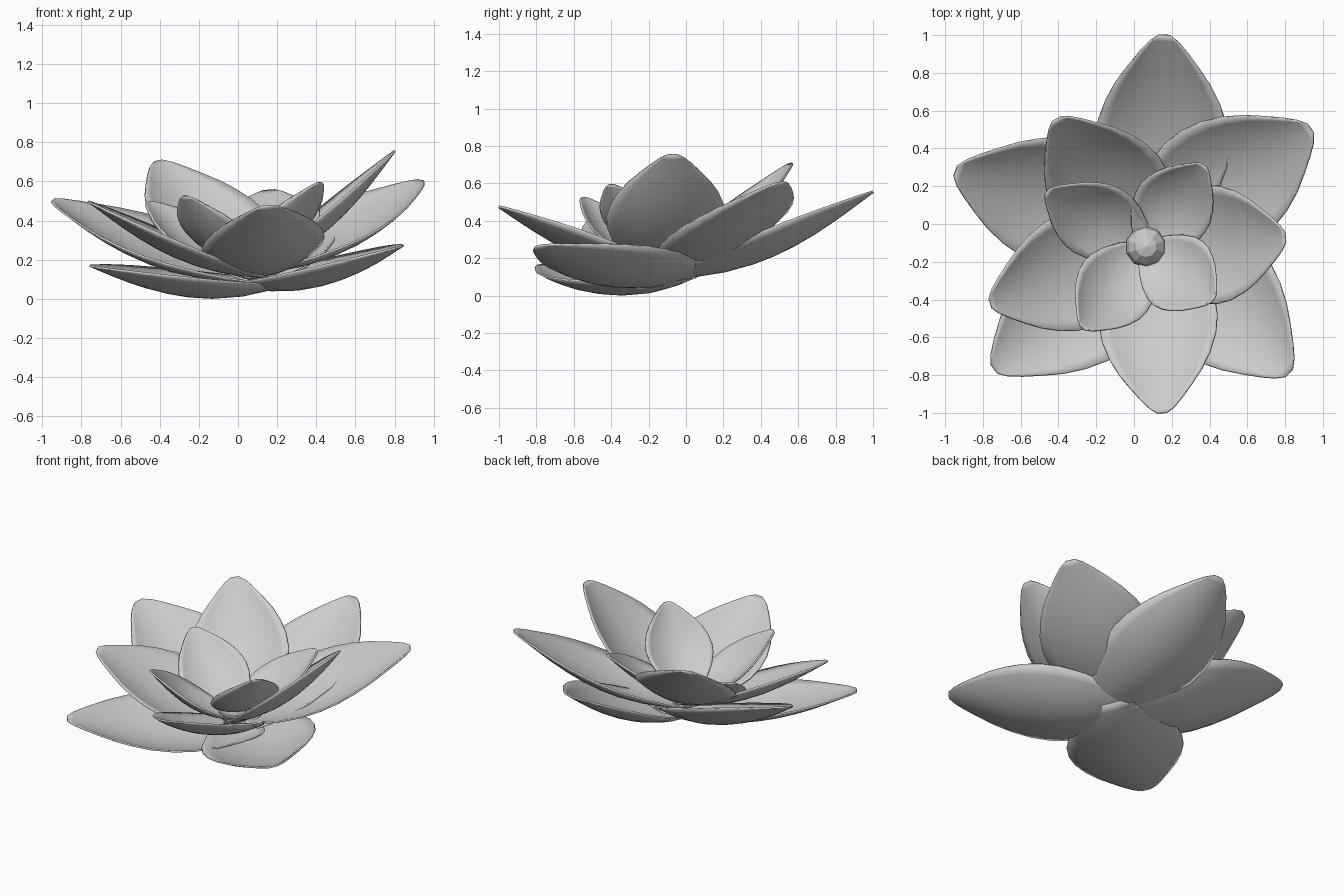
import bpy, math
from mathutils import Vector

if "Cube" in bpy.data.objects:
    bpy.data.objects.remove(bpy.data.objects["Cube"])

# half-width profile along a petal: (position, fraction of the widest)
PROFILE = [(0, .25), (.05, .42), (.12, .6), (.25, .83), (.38, .97), (.48, 1), (.58, .96),
           (.68, .85), (.77, .7), (.85, .52), (.92, .35), (.97, .21), (1, .08)]
ACROSS = 12
LEAN = Vector((-.08, -.2, 1)).normalized()   # the flower leans forward
FLAT = Vector((0, 0, 1))
HALF = Vector((-.04, -.1, 1)).normalized()
parts = []


def petal(name, base, tip, up, half_width, depth, back):
    """Cupped petal from base to tip, dished away from the flower axis."""
    base, tip = Vector(base), Vector(tip)
    flat = Vector((tip.x - base.x, tip.y - base.y, 0)).normalized()
    base = base - flat * back
    axis = (tip - base).normalized()
    normal = (up - axis * up.dot(axis)).normalized()
    side = axis.cross(normal)
    verts, faces = [], []
    for s, w in PROFILE:
        for j in range(ACROSS + 1):
            t = 2 * j / ACROSS - 1
            dish = depth * math.sin(math.pi * s ** .87) * (1 - t * t)
            verts.append(base.lerp(tip, s) + side * (w * half_width * t) - normal * dish)
    row = ACROSS + 1
    for i in range(len(PROFILE) - 1):
        for j in range(ACROSS):
            a = i * row + j
            faces.append((a, a + 1, a + row + 1, a + row))
    mesh = bpy.data.meshes.new(name)
    mesh.from_pydata(verts, [], faces)
    mesh.update()
    obj = bpy.data.objects.new(name, mesh)
    bpy.context.collection.objects.link(obj)
    mesh.shade_smooth()
    thick = obj.modifiers.new("thickness", "SOLIDIFY")
    thick.thickness = 0.01
    thick.offset = 0
    parts.append(obj)


# Three rings: centre, widest half-width, dish depth, base overshoot,
# then per petal: tip, base shift, up direction
rings = {
    "outer_petal": ((.08, -.02, .115), .355, .112, .085, [
        ((.16, 1.0, .57), (.06, 0, 0), LEAN), ((.935, .505, .62), (0, -.01, .035), LEAN),
        ((.82, -.79, .28), (0, 0, 0), LEAN), ((-.74, -.77, .18), (.06, -.05, -.012), LEAN),
        ((-.945, .28, .52), (0, 0, 0), LEAN)]),
    "middle_petal": ((.09, -.1, .135), .315, .09, .05, [
        ((.15, -1.0, .49), (.02, 0, 0), LEAN), ((-.76, -.42, .51), (0, 0, 0), LEAN),
        ((-.41, .555, .72), (0, 0, 0), LEAN), ((.80, -.07, .77), (0, -.04, .01), FLAT)]),
    "inner_petal": ((.06, -.13, .17), .212, .07, .0, [
        ((.37, .31, .53), (-.01, 0, .04), FLAT), ((-.46, .17, .51), (0, 0, .01), LEAN),
        ((-.27, -.55, .54), (0, 0, 0), HALF), ((.42, -.40, .61), (0, 0, .04), FLAT)]),
}
for name, (centre, width, depth, back, petals) in rings.items():
    for k, (tip, shift, up) in enumerate(petals):
        petal(f"{name}_{k + 1}", Vector(centre) + Vector(shift), tip, up, width, depth, back)

# Faceted flower centre
bpy.ops.mesh.primitive_uv_sphere_add(segments=10, ring_count=6, radius=.11,
                                     location=(.065, -.12, .22))
bpy.context.object.name = "flower_centre"
parts.append(bpy.context.object)

# Rest the flower on the ground
low = min((o.matrix_basis @ v.co).z for o in parts[:-1] for v in o.data.vertices) - .005
for o in parts:
    o.location.z -= low
